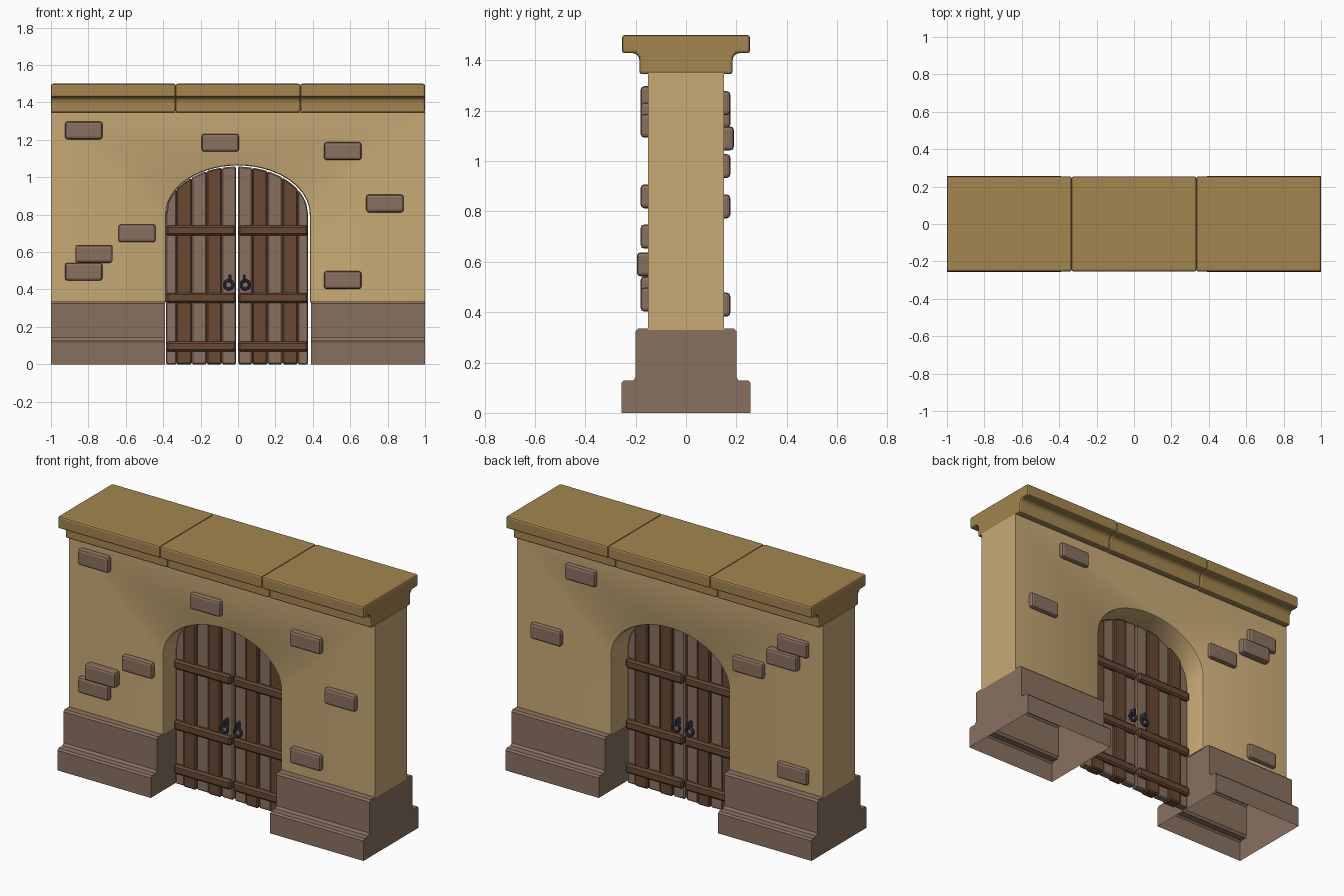
import bpy, bmesh
from math import sin, cos, pi, sqrt, radians
from mathutils import Matrix, Vector

cube = bpy.data.objects.get("Cube")
if cube:
    bpy.data.objects.remove(cube, do_unlink=True)


def material(name, r, g, b):
    m = bpy.data.materials.new(name)
    m.use_nodes = True
    m.diffuse_color = (r, g, b, 1)
    m.node_tree.nodes["Principled BSDF"].inputs["Base Color"].default_value = (r, g, b, 1)
    return m


PLASTER = material("sand plaster", .578, .402, .181)
COPING = material("ochre coping", .366, .235, .08)
STONE = material("grey brown stone", .254, .165, .117)
DARK_WOOD = material("dark wood", .14, .068, .034)
IRON = material("blue black iron", .045, .045, .08)


def finish(name, bm, mat, bevel=0, segments=1, smooth=False):
    mesh = bpy.data.meshes.new(name)
    bm.to_mesh(mesh)
    bm.free()
    mesh.materials.append(mat)
    ob = bpy.data.objects.new(name, mesh)
    bpy.context.collection.objects.link(ob)
    if bevel:
        mod = ob.modifiers.new("edge", "BEVEL")
        mod.width, mod.segments = bevel, segments
        mod.limit_method, mod.angle_limit = "ANGLE", radians(30)
    if smooth:
        bpy.ops.object.select_all(action="DESELECT")
        ob.select_set(True)
        bpy.context.view_layer.objects.active = ob
        bpy.ops.object.shade_smooth_by_angle(angle=radians(35))
    return ob


def prism(points, axis, a, b):
    """Extrude a 2D outline (x,z along y, or y,z along x) from a to b."""
    bm = bmesh.new()
    place = (lambda u, v: (u, a, v)) if axis == "y" else (lambda u, v: (a, u, v))
    face = bm.faces.new([bm.verts.new(place(u, v)) for u, v in points])
    out = bmesh.ops.extrude_face_region(bm, geom=[face])
    offset = Vector((0, b - a, 0) if axis == "y" else (b - a, 0, 0))
    bmesh.ops.translate(bm, vec=offset, verts=[v for v in out["geom"] if isinstance(v, bmesh.types.BMVert)])
    bmesh.ops.recalc_face_normals(bm, faces=bm.faces)
    return bm


def box(name, centre, size, mat, bevel=0, segments=1):
    bm = bmesh.new()
    bmesh.ops.create_cube(bm, size=1)
    bmesh.ops.scale(bm, vec=size, verts=bm.verts)
    bmesh.ops.translate(bm, vec=centre, verts=bm.verts)
    return finish(name, bm, mat, bevel, segments)


def mirrored(half):
    return half + [(-y, z) for y, z in reversed(half)]


# Plastered wall with an elliptical arch and a softened arch edge
WIDTH, SPRING, RISE, FOOT, TOP = .384, .8, .263, .33, 1.35
arch = [(-WIDTH * cos(pi * i / 28), SPRING + RISE * sin(pi * i / 28)) for i in range(29)]
outline = [(-1, FOOT), (-WIDTH, FOOT)] + arch + [(WIDTH, FOOT), (1, FOOT), (1, TOP), (-1, TOP)]
bm = prism(outline, "y", -.15, .15)
rim = [e for e in bm.edges
       if abs(e.verts[0].co.y - e.verts[1].co.y) < .001
       and all(abs(v.co.x) < WIDTH + .001 for v in e.verts)]
bmesh.ops.bevel(bm, geom=rim, offset=.012, segments=2, affect="EDGES", profile=.5)
finish("wall", bm, PLASTER, smooth=True)

# Stepped stone plinths, open underneath
plinth = mirrored([(.257, 0), (.257, .118), (.248, .128), (.21, .128),
                   (.2, .142), (.2, .325), (.19, .335)])
for side, x0, x1 in (("right", -1, -.39), ("left", .39, 1)):
    bm = prism(plinth, "x", x0, x1)
    under = [f for f in bm.faces if all(v.co.z < .001 for v in f.verts)]
    bmesh.ops.delete(bm, geom=under, context="FACES_ONLY")
    finish(side + "_plinth", bm, STONE)

# Coping stones in three lengths
coping = mirrored([(.185, 1.345), (.185, 1.41), (.2, 1.428), (.254, 1.428), (.254, 1.5)])
for i in range(3):
    x0 = -1 + i * 2 / 3
    finish(f"coping_stone_{i + 1}", prism(coping, "x", x0, x0 + 2 / 3), COPING, .01, 2)

# Loose bricks standing out of the wall: x, z, face depth
front = [(-.825, 1.25, .18), (-.095, 1.185, .18), (.56, 1.14, .18), (.785, .86, .18),
         (-.54, .7, .18), (-.77, .59, .195), (-.825, .495, .18), (.56, .45, .18)]
back = [(.575, 1.23, .176), (.8, .82, .176), (-.52, .98, .176),
        (-.75, 1.09, .19), (-.81, 1.18, .176), (-.81, .43, .176)]
for label, sign, bricks in (("front", -1, front), ("back", 1, back)):
    for i, (x, z, depth) in enumerate(bricks):
        box(f"{label}_brick_{i + 1}", (x, sign * (depth + .12) / 2, z),
            (.2, depth - .12, .095), STONE, .014, 2)

# Double door: alternating planks cut to the arch, straps and ring handles
DOOR_X, DOOR_Y = -.005, -.01
LEAF = .38


def door_top(x):
    return SPRING + (RISE - .006) * sqrt(max(0, 1 - (x / LEAF) ** 2))


seams = [.005, .082, .163, .243, .325, LEAF]
for side, s in (("right", -1), ("left", 1)):
    for i in range(5):
        a, b = seams[i], seams[i + 1]
        steps = [a + (b - a) * k / 6 for k in range(7)]
        pts = [(a, 0)] + [(x, door_top(x)) for x in steps] + [(b, 0)]
        dark = i % 2 == 1
        half = .032 if dark else .022
        bm = prism([(DOOR_X + s * x, z) for x, z in pts], "y", DOOR_Y - half, DOOR_Y + half)
        finish(f"{side}_plank_{i + 1}", bm, DARK_WOOD if dark else STONE, .007)

    for i, z in enumerate((.095, .355, .715)):
        box(f"{side}_strap_{i + 1}", (DOOR_X + s * .193, DOOR_Y, z),
            (.372, .092, .054), DARK_WOOD, .01)

    for face, f in (("front", -1), ("back", 1)):
        y = DOOR_Y + f * .036
        # Ring hanging from a short staple
        bm = bmesh.new()
        rows = []
        for j in range(16):
            t = 2 * pi * j / 16
            rows.append([bm.verts.new(((.023 + .008 * cos(p)) * cos(t), .008 * sin(p),
                                       (.023 + .008 * cos(p)) * sin(t)))
                         for p in (2 * pi * k / 8 for k in range(8))])
        for j in range(16):
            for k in range(8):
                n, m = (j + 1) % 16, (k + 1) % 8
                bm.faces.new((rows[j][k], rows[n][k], rows[n][m], rows[j][m]))
        bmesh.ops.recalc_face_normals(bm, faces=bm.faces)
        bmesh.ops.translate(bm, vec=(DOOR_X + s * .044, y + f * .012, .425), verts=bm.verts)
        finish(f"{side}_{face}_ring", bm, IRON, smooth=True)
        box(f"{side}_{face}_staple", (DOOR_X + s * .038, y, .458), (.014, .05, .045), IRON, .004)
